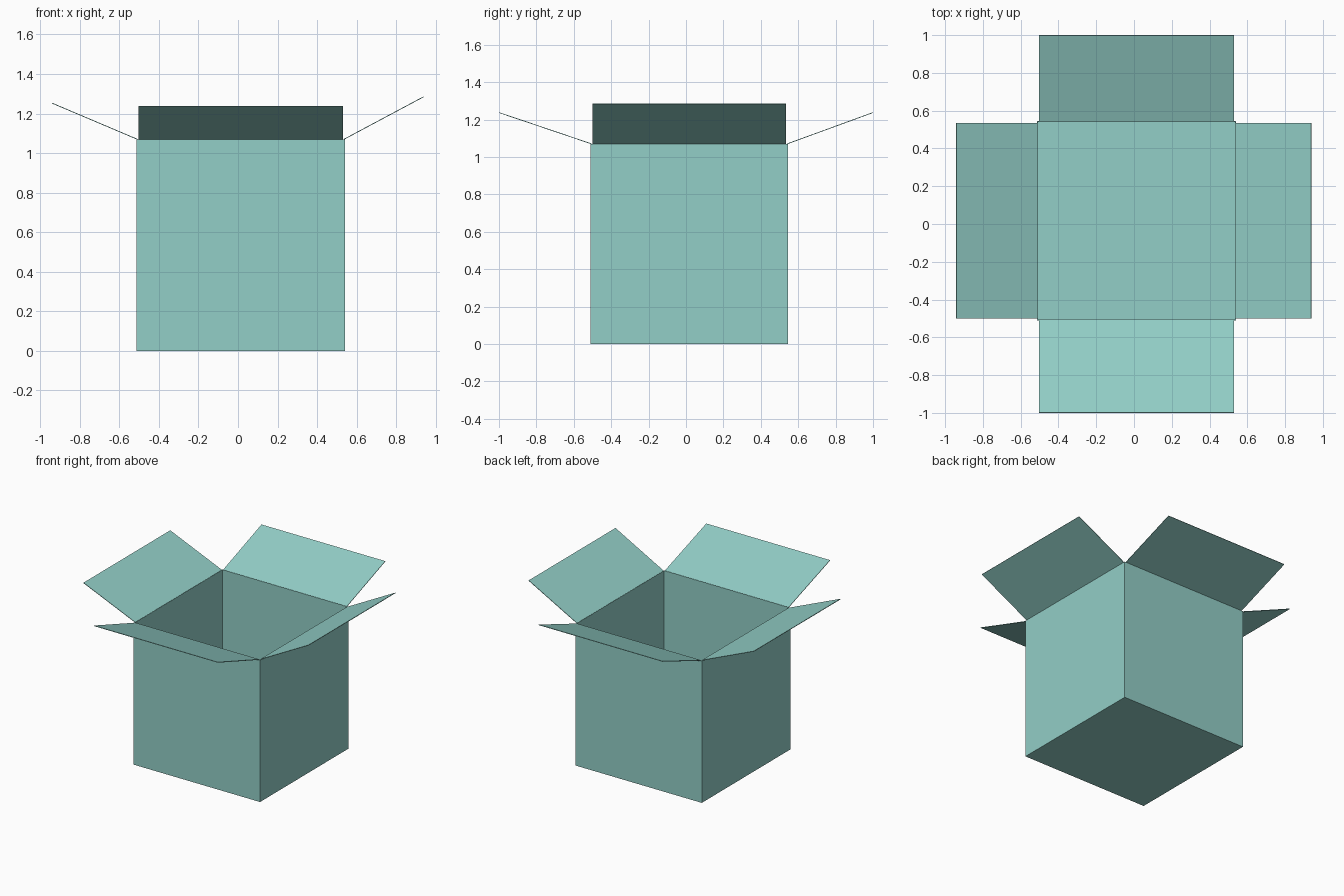
import bpy, bmesh

if "Cube" in bpy.data.objects:
    bpy.data.objects.remove(bpy.data.objects["Cube"])

X0, X1 = -0.514, 0.541      # outer body extents
Y0, Y1 = -0.510, 0.546
H = 1.07
INSET = 0.011               # flaps are slightly narrower than the walls

card = bpy.data.materials.new("teal_card")
card.diffuse_color = (0.29, 0.62, 0.57, 1)
card.use_nodes = True
card.node_tree.nodes["Principled BSDF"].inputs["Base Color"].default_value = card.diffuse_color


def sheet(name, faces, thickness, offset):
    """Thin cardboard part from flat panels, given thickness by solidify."""
    bm = bmesh.new()
    for panel in faces:
        bm.faces.new([bm.verts.new(p) for p in panel])
    bmesh.ops.remove_doubles(bm, verts=bm.verts, dist=0.0001)
    bmesh.ops.recalc_face_normals(bm, faces=bm.faces)
    mesh = bpy.data.meshes.new(name)
    bm.to_mesh(mesh)
    bm.free()
    mesh.materials.append(card)
    obj = bpy.data.objects.new(name, mesh)
    bpy.context.collection.objects.link(obj)
    mod = obj.modifiers.new("card_thickness", 'SOLIDIFY')
    mod.thickness = thickness
    mod.offset = offset
    mod.use_even_offset = True
    return obj


# Open-topped body: floor and four walls
corners = [(X0, Y0), (X1, Y0), (X1, Y1), (X0, Y1)]
panels = [[(x, y, 0) for x, y in reversed(corners)]]
for (ax, ay), (bx, by) in zip(corners, corners[1:] + corners[:1]):
    panels.append([(ax, ay, 0), (bx, by, 0), (bx, by, H), (ax, ay, H)])
sheet("box_body", panels, 0.006, -1)

# Four flaps hinged along the rim: axis, hinge position, tip position, tip height
flaps = {
    "left_flap": ("x", X0 + 0.005, -0.941, 1.253),
    "right_flap": ("x", X1 - 0.005, 0.939, 1.285),
    "front_flap": ("y", Y0 + 0.005, -0.999, 1.237),
    "back_flap": ("y", Y1 - 0.005, 0.999, 1.237),
}
for name, (axis, hinge, tip, top) in flaps.items():
    a, b = (Y0, Y1) if axis == "x" else (X0, X1)
    a, b = a + INSET, b - INSET
    pts = [(hinge, a, H), (tip, a, top), (tip, b, top), (hinge, b, H)]
    if axis == "y":
        pts = [(v, u, z) for u, v, z in pts]
    sheet(name, [pts], 0.004, 0)
